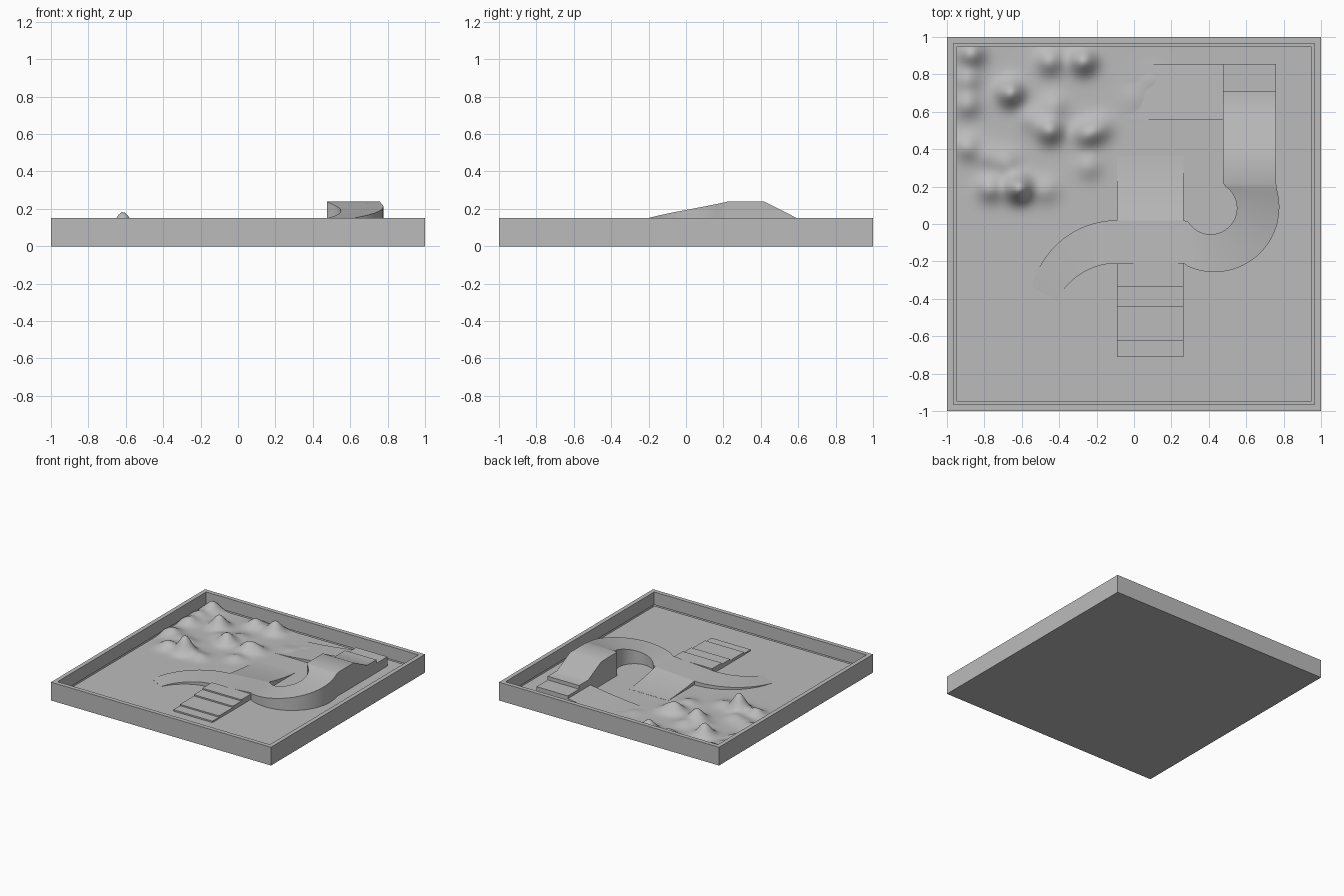
import bpy, bmesh, math
from mathutils import Vector

cube = bpy.data.objects.get("Cube")
if cube:
    bpy.data.objects.remove(cube, do_unlink=True)

FLOOR = 0.045
grey = bpy.data.materials.new("plain_grey")
grey.use_nodes = True
colour = (0.5, 0.5, 0.5, 1)
grey.diffuse_color = colour
grey.node_tree.nodes["Principled BSDF"].inputs["Base Color"].default_value = colour


def finish(name, bm, smooth=None):
    bmesh.ops.recalc_face_normals(bm, faces=bm.faces)
    mesh = bpy.data.meshes.new(name)
    bm.to_mesh(mesh)
    bm.free()
    mesh.materials.append(grey)
    obj = bpy.data.objects.new(name, mesh)
    bpy.context.collection.objects.link(obj)
    if smooth:
        bpy.ops.object.select_all(action='DESELECT')
        obj.select_set(True)
        bpy.context.view_layer.objects.active = obj
        bpy.ops.object.shade_smooth_by_angle(angle=math.radians(smooth))
    return obj


def ribbon(name, sections):
    """Solid track: each section is (left xy, right xy, top z)."""
    bm = bmesh.new()
    rings = []
    for a, b, z in sections:
        low = FLOOR - 0.02
        pts = [(*a, low), (*a, z), (*b, z), (*b, low)]
        rings.append([bm.verts.new(p) for p in pts])
    for r, s in zip(rings, rings[1:]):
        for i in range(4):
            j = (i + 1) % 4
            bm.faces.new((r[i], r[j], s[j], s[i]))
    bm.faces.new(rings[0])
    bm.faces.new(rings[-1])
    return finish(name, bm, 30)


def box(name, x0, x1, y0, y1, z):
    return ribbon(name, [((x0, y0), (x0, y1), z), ((x1, y0), (x1, y1), z)])


def polar(centre, radius, degrees):
    a = math.radians(degrees)
    return centre[0] + radius * math.cos(a), centre[1] + radius * math.sin(a)


def lerp(a, b, t):
    return a + (b - a) * t


# Tray: a block with an inset, sunken and open top
bm = bmesh.new()
bmesh.ops.create_cube(bm, size=2)
for v in bm.verts:
    v.co.z = 0.15 if v.co.z > 0 else 0
top = max(bm.faces, key=lambda f: f.calc_center_median().z)
bmesh.ops.inset_region(bm, faces=[top], thickness=0.05)
wall = bmesh.ops.extrude_face_region(bm, geom=[top])["geom"]
bmesh.ops.translate(bm, verts=[g for g in wall if isinstance(g, bmesh.types.BMVert)],
                    vec=(0, 0, FLOOR - 0.15))
if top.is_valid:
    bm.faces.remove(top)
inner = [f for f in bm.faces if abs(f.normal.z) > 0.9
         and abs(f.calc_center_median().z - FLOOR) < 0.001]
bmesh.ops.delete(bm, geom=inner, context='FACES_ONLY')
finish("tray", bm)

# Terrain floor with pointed hills: x, y, height
hills = [(-.87, .91, .075), (-.89, .77, .04), (-.89, .64, .045), (-.66, .70, .10),
         (-.45, .87, .06), (-.27, .87, .09), (-.45, .50, .085), (-.25, .48, .065),
         (-.18, .51, .04), (-.89, .41, .045), (-.78, .36, .025), (-.68, .33, .03),
         (-.615, .19, .138), (-.77, .19, .055), (-.43, .63, .03), (-.24, .31, .03),
         (-.47, .18, .03), (-.55, .56, .025), (.1, .77, .012), (0, .67, .01)]
bm = bmesh.new()
bmesh.ops.create_grid(bm, x_segments=110, y_segments=110, size=0.95)
for v in bm.verts:
    x, y = v.co.x, v.co.y
    v.co.z = FLOOR + sum(h * math.exp(-((x - a) ** 2 + (y - b) ** 2) / (2 * .047 ** 2))
                         for a, b, h in hills)
finish("hilly_floor", bm, 60)

# Raised track: hill, descending bend, straight, then a fading curved tail
track = [((.475, y), (.76, y), z) for y, z in
         ((.71, .152), (.59, .152), (.42, .238), (.22, .238))]
N = 28
for i in range(1, N):
    t = i / N
    track.append((polar((.41, .085), .14, lerp(64, -156, t)),
                  polar((.43, .09), .347, lerp(22, -119, t)),
                  .238 - .178 * t + .04 * t * t))
track += [((.265, .02), (.265, -.21), .10)]
for i in range(N + 1):
    t = i / N
    track.append((polar((-.09, -.45), .47, lerp(90, 166, t)),
                  polar((-.09, -.57), .36, lerp(90, 153.6, t)),
                  lerp(.076, FLOOR + .001, t ** 1.3)))
ribbon("curved_track", track)

# Start platform behind the hill
box("start_platform", .475, .76, .71, .855, .122)

# Ramps that fade into the floor
side, middle = [], []
for i in range(13):
    t = i / 12
    fade = (1 - t) ** 1.5
    x, y = lerp(.475, -.06, t), lerp(.02, .36, t)
    side.append(((x, .56), (x, .855), lerp(FLOOR + .001, .10, fade)))
    middle.append((x, y, fade))
ribbon("side_ramp", side)

# Middle ramp follows the sloping edge of the track
bm = bmesh.new()
rows = [[bm.verts.new((x, y, z)) for x, z in
         ((-.09, FLOOR - .02), (-.09, lerp(FLOOR + .001, .076, f)),
          (.265, lerp(FLOOR + .001, .10, f)), (.265, FLOOR - .02))]
        for _, y, f in middle]
for r, s in zip(rows, rows[1:]):
    for i in range(4):
        j = (i + 1) % 4
        bm.faces.new((r[i], r[j], s[j], s[i]))
bm.faces.new(rows[0])
bm.faces.new(rows[-1])
finish("middle_ramp", bm, 30)

# Broad steps leading up to the track
edges = [-.21, -.335, -.445, -.625, -.71]
for i in range(4):
    box(f"step_{i + 1}", -.09, .265, edges[i + 1], edges[i], .09 - .011 * i)
